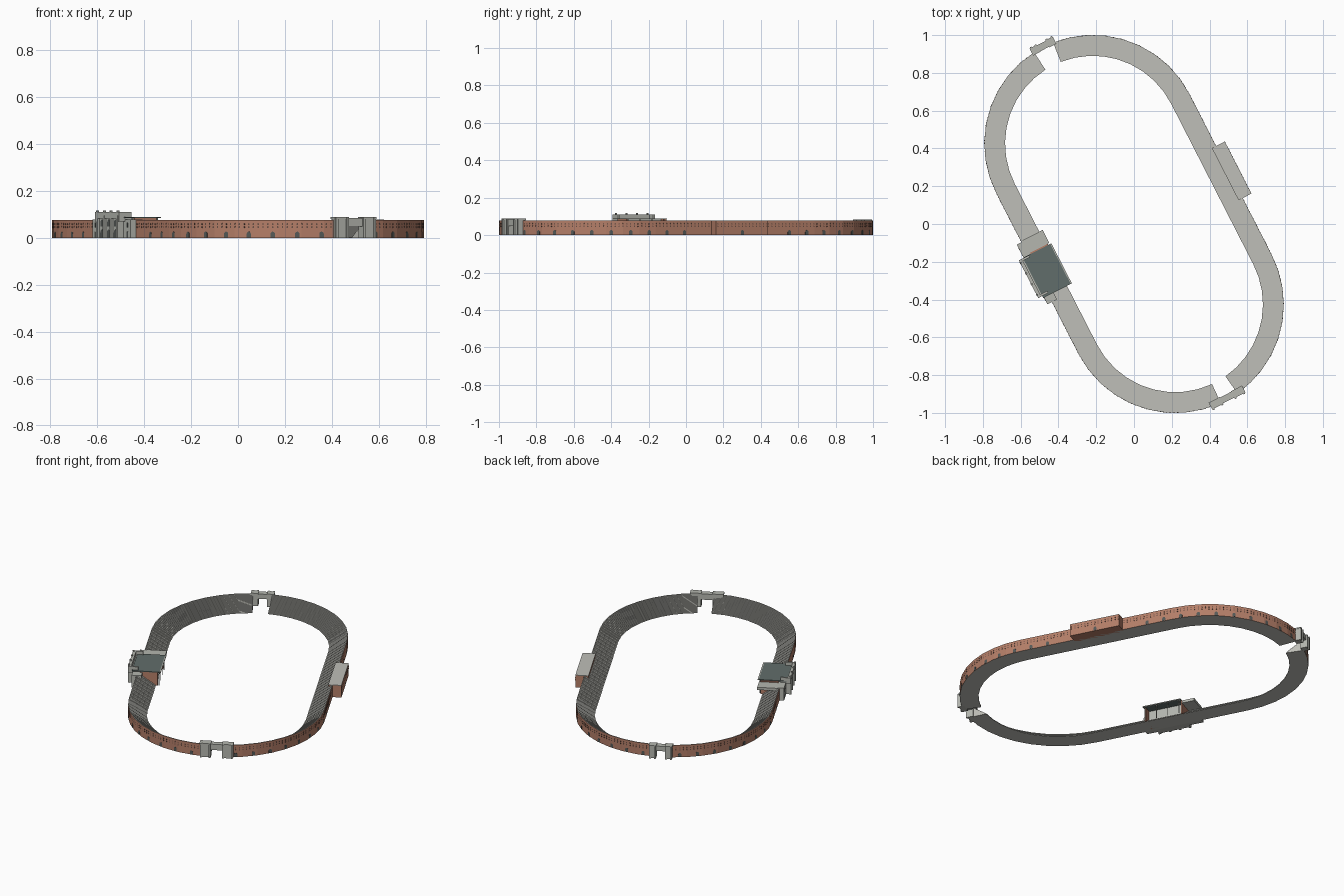
import bpy, bmesh
from math import radians, sin, cos, pi, asin
from mathutils import Matrix, Vector

if "Cube" in bpy.data.objects:
    bpy.data.objects.remove(bpy.data.objects["Cube"])

TURN = Matrix.Rotation(radians(27.1), 4, 'Z')   # long axis is oblique in plan
L, R_OUT, R_IN, WALL = 0.478, 0.575, 0.465, 0.077
STEPS = 18


def material(name, rgb):
    m = bpy.data.materials.new(name)
    m.use_nodes = True
    m.diffuse_color = (*rgb, 1)
    m.node_tree.nodes["Principled BSDF"].inputs["Base Color"].default_value = (*rgb, 1)
    return m


BRICK = material("brick", (0.46, 0.21, 0.14))
STONE = material("pale stone", (0.52, 0.52, 0.48))
TRIM = material("grey stone", (0.46, 0.47, 0.43))
ROOF = material("slate roof", (0.12, 0.155, 0.145))
DARK = material("dark opening", (0.09, 0.1, 0.095))
WINDOW = material("brown window", (0.14, 0.08, 0.06))


def finish(bm, name, *mats):
    bmesh.ops.recalc_face_normals(bm, faces=bm.faces)
    bm.transform(TURN)
    me = bpy.data.meshes.new(name)
    bm.to_mesh(me)
    bm.free()
    for m in mats:
        me.materials.append(m)
    ob = bpy.data.objects.new(name, me)
    bpy.context.collection.objects.link(ob)


def add_box(bm, x, y, z):
    size = [b - a for a, b in (x, y, z)]
    mid = [(a + b) / 2 for a, b in (x, y, z)]
    bmesh.ops.create_cube(bm, size=1, matrix=Matrix.Translation(mid) @ Matrix.Diagonal((*size, 1)))


def boxes(name, mat, *items):
    bm = bmesh.new()
    for it in items:
        add_box(bm, *it)
    finish(bm, name, mat)


def stations(gap_start, gap_end, flip):
    """Centre and outward direction along one half of the oval."""
    a0, a1 = -pi / 2 + asin(gap_start / 0.51), pi / 2 - asin(gap_end / 0.51)
    n, s = 9, -1 if flip else 1
    angles = [(a0 * (1 - i / n), -L) for i in range(n + 1)] + [(a1 * i / n, L) for i in range(n + 1)]
    return [(Vector((0, s * c)), Vector((cos(a), sin(a))) * s) for a, c in angles]


# Stepped cross-section, outer wall first
profile = [(R_OUT, 0), (R_OUT, WALL), (R_OUT - 0.006, WALL)]
tread = (R_OUT - 0.006 - R_IN) / STEPS
for i in range(STEPS):
    r, z = R_OUT - 0.006 - i * tread, (WALL - 0.004) * (1 - i / STEPS)
    profile += [(r, z), (r - tread, z)]
profile.append((R_IN, 0))


def stand(name, st):
    bm = bmesh.new()
    rows = [[bm.verts.new((*(c + d * r), z)) for r, z in profile] for c, d in st]
    k = len(profile)
    for a, b in zip(rows, rows[1:]):
        for i in range(k):
            j = (i + 1) % k
            bm.faces.new((a[i], a[j], b[j], b[i])).material_index = 0 if i == 0 else 1
    for row in (rows[0], rows[-1]):
        bm.faces.new(row).material_index = 1
    finish(bm, name, BRICK, STONE)


def arch(w, z0, z1, n=6):
    r = w / 2
    top = [(r * cos(pi * i / n), z1 - r + r * sin(pi * i / n)) for i in range(n + 1)]
    return [(-r, z0), (r, z0)] + top


def add_plate(bm, p, t, shape, depth=0.001):
    """Thin plate with the given outline, standing on a wall at p, along t."""
    out = Vector((t.y, -t.x))
    rings = [[bm.verts.new((*(p + t * s + out * o), z)) for s, z in shape] for o in (-0.001, depth)]
    for r in rings:
        bm.faces.new(r)
    for i in range(len(shape)):
        j = (i + 1) % len(shape)
        bm.faces.new((rings[0][i], rings[0][j], rings[1][j], rings[1][i]))


def along(path, step):
    """Evenly spaced points with tangents along a polyline."""
    left = step / 2
    for a, b in zip(path, path[1:]):
        length = (b - a).length
        t = (b - a).normalized()
        while left < length:
            yield a + t * left, t
            left += step
        left -= length


def openings(name, path):
    """Ground arches, sparser on the straights, below two rows of windows."""
    bm = bmesh.new()
    for k, (p, t) in enumerate(along(path, 0.105)):
        if abs(p.y) > 0.4 or k % 2:
            add_plate(bm, p, t, arch(0.019, 0.002, 0.027))
    finish(bm, name + "_arches", DARK)
    bm = bmesh.new()
    for p, t in along(path, 0.021):
        for z in (0.043, 0.056):
            add_plate(bm, p, t, arch(0.006, z, z + 0.008, 3))
    finish(bm, name + "_windows", WINDOW)


# Two halves of the seating bowl with arched outer wall
for name, gaps, flip in (("right_stand", (0.07, 0.05), False), ("left_stand", (0.05, 0.02), True)):
    st = stations(*gaps, flip)
    stand(name, st)
    openings(name, [c + d * R_OUT for c, d in st])

# Annex block on the outer right wall
boxes("annex", BRICK, ((0.55, 0.627), (-0.14, 0.17), (0, 0.075)))
boxes("annex_roof", STONE, ((0.55, 0.627), (-0.14, 0.17), (0.075, 0.078)))
openings("annex", [Vector((0.627, -0.14)), Vector((0.627, 0.17))])


def gate(name, cx, half, y_in, y_out, hole, top):
    """Two stone piers with pilasters and a lintel across the gap."""
    y = tuple(sorted((y_in, y_out)))
    s = 1 if y_out > 0 else -1
    front = tuple(sorted((y_out, y_out + s * 0.008)))
    items = [((cx - hole, cx + hole), y, (0.048, top - 0.004))]
    for e in (-1, 1):
        xs = tuple(sorted((cx + e * hole, cx + e * half)))
        items.append((xs, y, (0, top - 0.002)))
        items.append(((xs[0] - 0.002, xs[1] + 0.002), (y[0] - 0.003, y[1] + 0.003), (top - 0.008, top)))
        for x in (xs[0] + 0.006, xs[1] - 0.006):
            items.append(((x - 0.005, x + 0.005), front, (0, top)))
    boxes(name, TRIM, *items)


gate("front_gate", 0.02, 0.097, -1.025, -1.06, 0.034, 0.089)
gate("back_gate", 0, 0.067, 1.04, 1.076, 0.027, 0.083)

# Pavilion: entrance block, wings, parapet, columns and finials
body = [((-0.622, -0.56), (-0.105, 0.095), (0, 0.085)),
        ((-0.602, -0.545), (-0.17, 0.185), (0, 0.079)),
        ((-0.565, -0.445), (0.115, 0.192), (0.062, 0.079)),
        ((-0.63, -0.612), (-0.108, 0.098), (0.084, 0.11))]
for y0 in (-0.118, 0.094):
    body.append(((-0.63, -0.57), (y0, y0 + 0.012), (0.07, 0.11)))
columns = [-0.1 + i * 0.19 / 3 for i in range(4)]
for y in columns:
    body.append(((-0.632, -0.62), (y - 0.007, y + 0.007), (0, 0.096)))
    body.append(((-0.632, -0.622), (y - 0.004, y + 0.004), (0.11, 0.118)))
boxes("pavilion", TRIM, *body)

bm = bmesh.new()
down = Vector((0, -1))
for a, b in zip(columns, columns[1:]):
    p = Vector((-0.622, (a + b) / 2))
    add_plate(bm, p, down, arch(0.03, 0.002, 0.036))
    add_plate(bm, p, down, arch(0.026, 0.048, 0.078))
for y in (-0.14, 0.125, 0.16):
    add_plate(bm, Vector((-0.602, y)), down, arch(0.014, 0.002, 0.028))
    add_plate(bm, Vector((-0.602, y)), down, arch(0.01, 0.045, 0.065))
finish(bm, "pavilion_openings", DARK)

# Stone rear wall facing the arena, with brick side walls
boxes("pavilion_rear", TRIM, ((-0.56, -0.5), (-0.115, 0.105), (0, 0.085)))
boxes("pavilion_sides", BRICK, *[((-0.56, -0.455), (y, y + 0.01), (0, 0.085)) for y in (-0.125, 0.105)])

# Flat canopy with a pale edge along the arena side, on slim posts
boxes("canopy", ROOF, ((-0.606, -0.443), (-0.13, 0.108), (0.0855, 0.09)))
boxes("canopy_edge", TRIM, ((-0.443, -0.436), (-0.13, 0.108), (0.085, 0.09)))
boxes("canopy_posts", TRIM, *[((-0.45, -0.446), (y - 0.002, y + 0.002), (0, 0.086))
                              for y in (-0.12, -0.048, 0.024, 0.096)])
